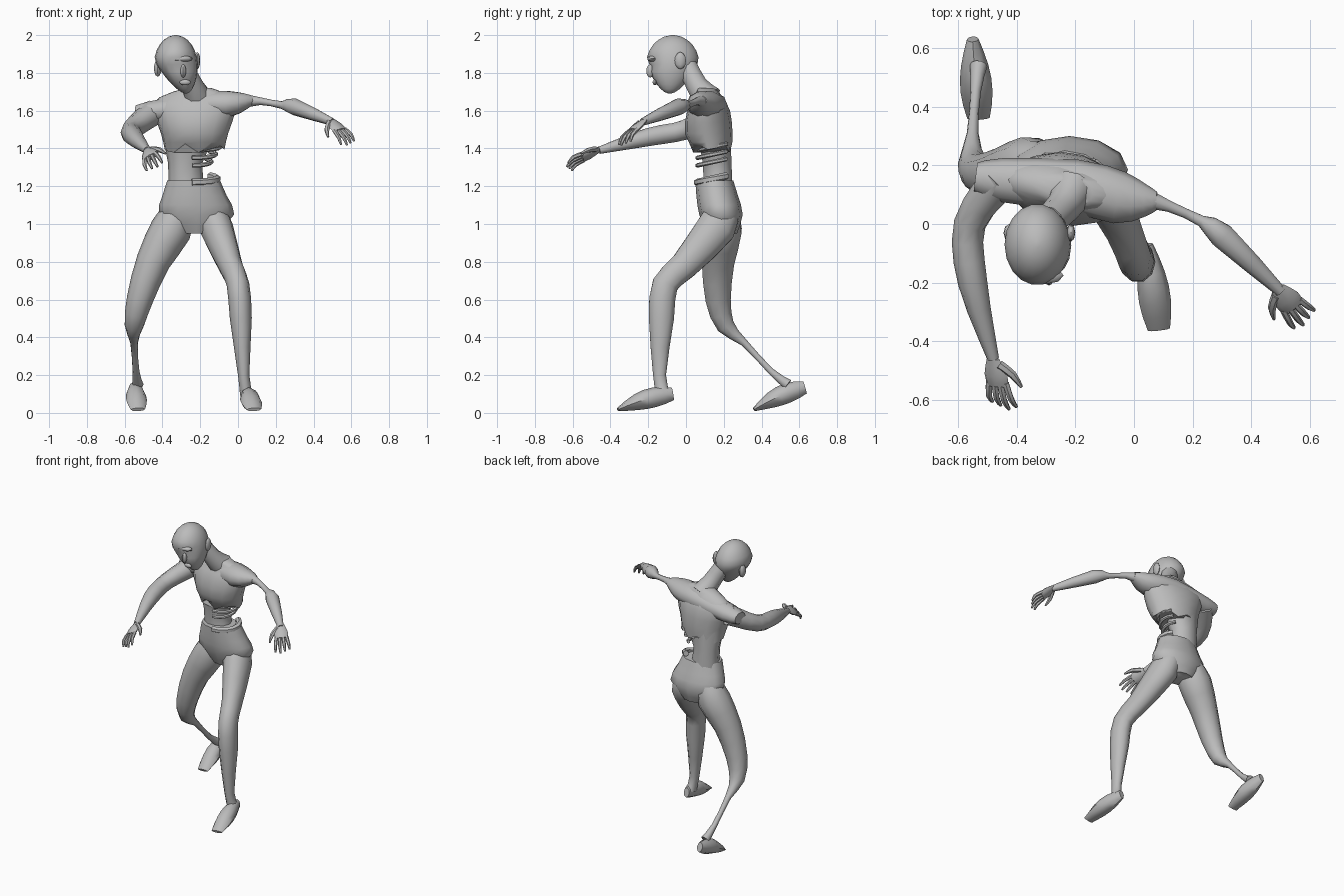
import bpy
import bmesh
import math
from mathutils import Vector

default_cube = bpy.data.objects.get("Cube")
if default_cube:
    bpy.data.objects.remove(default_cube, do_unlink=True)

GREY = (.5, .5, .5, 1)
skin = bpy.data.materials.new("grey skin")
skin.use_nodes = True
skin.diffuse_color = GREY
skin.node_tree.nodes["Principled BSDF"].inputs["Base Color"].default_value = GREY

X_AXIS, Y_AXIS, Z_AXIS = Vector((1, 0, 0)), Vector((0, 1, 0)), Vector((0, 0, 1))
parts = []


def smooth_path(rings, steps):
    """Fill in rings between the given ones along a smooth curve."""
    path = []
    last = len(rings) - 1
    for i in range(last):
        before, start = rings[max(i - 1, 0)], rings[i]
        end, after = rings[i + 1], rings[min(i + 2, last)]
        for step in range(steps):
            t = step / steps
            leave, arrive = (end - before) / 2, (after - start) / 2
            ease = t * t * (3 - 2 * t)
            path.append(start.lerp(end, ease)
                        + leave * t * (1 - t) ** 2 - arrive * t * t * (1 - t))
    return path + [rings[last]]


def loft(name, rings, side=X_AXIS, axis=None, sides=10, steps=2, depth=1, tweak=None):
    """Skin rings of (x, y, z, half width) or (x, y, z, half width, half depth).
    A fixed axis keeps the rings parallel; otherwise they follow the path."""
    full = [Vector(r) if len(r) > 4 else Vector((*r, r[3] * depth)) for r in rings]
    full = smooth_path(full, steps)
    centres = [Vector(ring[:3]) for ring in full]
    bm = bmesh.new()
    loops = []
    for i, ring in enumerate(full):
        ahead = centres[min(i + 1, len(full) - 1)] - centres[max(i - 1, 0)]
        tangent = axis or ahead.normalized()
        u = (side - tangent * side.dot(tangent)).normalized()
        v = tangent.cross(u)
        loop = []
        for k in range(sides):
            angle = math.tau * k / sides
            co = centres[i] + u * math.cos(angle) * ring[3] + v * math.sin(angle) * ring[4]
            if tweak:
                tweak(co)
            loop.append(bm.verts.new(co))
        loops.append(loop)
    for low, high in zip(loops, loops[1:]):
        for k in range(sides):
            n = (k + 1) % sides
            bm.faces.new((low[k], low[n], high[n], high[k]))
    bm.faces.new(loops[0])
    bm.faces.new(loops[-1])
    bmesh.ops.recalc_face_normals(bm, faces=bm.faces)
    mesh = bpy.data.meshes.new(name)
    bm.to_mesh(mesh)
    bm.free()
    mesh.materials.append(skin)
    part = bpy.data.objects.new(name, mesh)
    bpy.context.collection.objects.link(part)
    parts.append(part)


def ball(name, centre, radii, sides=8, levels=6, tweak=None):
    """Ellipsoid made of level rings."""
    x, y, z = centre
    width, deep, tall = radii
    rings = []
    for i in range(levels + 1):
        tilt = 3 * i / levels - 1.5
        rings.append((x, y, z + tall * math.sin(tilt),
                      width * math.cos(tilt), deep * math.cos(tilt)))
    loft(name, rings, axis=Z_AXIS, sides=sides, steps=1, tweak=tweak)


# Torso: the chest is turned so that its left shoulder leads
def ragged_hem(co):
    if co.z < 1.42:
        co.z += math.sin(co.x * 40) / 40


loft("chest", [
    (-.23, .14, 1.4, .16, .1), (-.23, .12, 1.48, .18, .125), (-.23, .12, 1.6, .22, .11),
    (-.22, .12, 1.67, .2, .07), (-.21, .11, 1.72, .07, .05),
], side=Vector((1, -.15, 0)), axis=Z_AXIS, sides=14, tweak=ragged_hem)
loft("shoulder_girdle", [
    (-.54, .16, 1.59, .05), (-.45, .15, 1.595, .075), (-.2, .13, 1.63, .09),
    (-.05, .09, 1.635, .09), (.04, .08, 1.65, .055), (.08, .08, 1.655, .03),
], side=Y_AXIS, depth=.8)
loft("waist", [
    (-.27, .17, 1.18, .1, .08), (-.28, .165, 1.32, .09, .08), (-.26, .15, 1.46, .14, .09),
], axis=Z_AXIS)
loft("pelvis", [
    (-.22, .19, .95, .1, .08), (-.22, .185, 1.05, .2, .115), (-.23, .165, 1.15, .17, .11),
    (-.235, .15, 1.23, .14, .1),
], axis=Z_AXIS, sides=12)


# Bare ribs and the torn rim of the hip, bowed around the open left flank
def flank_arc(name, reach, height, thickness):
    arc = []
    for i in range(7):
        angle = (i - 2) * .4
        arc.append((reach * math.cos(angle) - .24, .15 - .09 * math.sin(angle),
                    height - math.sin(angle) / 50, thickness))
    loft(name, arc, side=Z_AXIS, sides=6, steps=1)


for i, rib in enumerate(("upper_rib", "middle_rib", "lower_rib")):
    flank_arc(rib, .15 - i / 40, 1.41 - i / 25, .012)
flank_arc("torn_hip_rim", .13, 1.24, .02)

# Neck and head
loft("neck", [(-.21, .12, 1.66, .08), (-.24, .06, 1.73, .06), (-.29, .01, 1.83, .055)])
hollows = [
    (Vector((-.335, -.2, 1.835)), .05),
    (Vector((-.25, -.19, 1.845)), .05),
    (Vector((-.28, -.18, 1.75)), .03),
]


def face_shape(co):
    """Narrow the jaw, carry the chin forward, sink the eyes and the mouth."""
    jaw = max(0, 1.87 - co.z) / .18
    co.x = -.33 + (co.x + .33) * (1 - jaw * .4) + jaw * .055
    co.y = -.16 + (co.y + .16) * (1 - jaw * .4) + jaw * .02
    for centre, reach in hollows:
        co.y += .7 * max(0, reach - (co - centre).length)


ball("head", (-.33, -.07, 1.845), (.115, .143, .155), sides=18, levels=12, tweak=face_shape)
ball("nose", (-.29, -.19, 1.81), (.015, .02, .035))
ball("brow", (-.3, -.175, 1.875), (.06, .03, .018))
ball("lips", (-.28, -.165, 1.75), (.03, .012, .015))
ball("right_ear", (-.425, -.03, 1.825), (.02, .03, .045))
ball("left_ear", (-.215, -.03, 1.865), (.015, .03, .045))

# Arms: the left upper arm is wasted to the bone
loft("right_arm", [
    (-.45, .16, 1.59, .07), (-.56, 0, 1.5, .055), (-.55, -.2, 1.46, .05), (-.48, -.46, 1.39, .02),
], steps=3)
loft("left_arm", [
    (.03, .09, 1.65, .04), (.12, .06, 1.65, .02), (.23, .01, 1.63, .02),
    (.3, -.04, 1.62, .045), (.5, -.23, 1.54, .02),
], side=Z_AXIS)


def hand(prefix, wrist, forward, thumb_side):
    """Flat palm, four curled fingers fanned out, and a thumb."""
    wrist, forward = Vector(wrist), Vector(forward).normalized()
    across = Vector(thumb_side)
    across = (across - forward * across.dot(forward)).normalized()
    down = forward.cross(across)
    if down.z > 0:
        down = -down

    def at(along, sideways, drop, thickness):
        return (*(wrist + forward * along + across * sideways + down * drop), thickness)

    loft(prefix + "_palm", [at(0, 0, 0, .025), at(.06, 0, 0, .045), at(.1, 0, 0, .04)],
         side=across, sides=8, depth=.4)
    for i, finger in enumerate(("index", "middle", "ring", "little")):
        fan = (1.5 - i) * .022
        length = .11 - abs(i - 1) * .012
        loft(prefix + "_" + finger + "_finger", [
            at(.09, fan, 0, .012), at(.09 + length * .6, fan * 1.3, 0, .011),
            at(.09 + length, fan * 1.4, .02, .006),
        ], side=across, sides=6)
    loft(prefix + "_thumb", [
        at(.02, .02, 0, .016), at(.06, .06, .01, .014), at(.11, .08, .02, .006),
    ], side=down, sides=6)


hand("right", (-.48, -.46, 1.395), (.15, -.85, -.4), (.8, 0, .5))
hand("left", (.49, -.22, 1.55), (.5, -.6, -.55), (-.6, -.6, -.2))

# Legs: the left strides forward, the right trails on a withered shin
loft("left_leg", [
    (-.14, .19, 1.07, .07), (-.115, .16, .98, .09), (-.04, -.01, .78, .065),
    (0, -.11, .68, .06), (.015, -.13, .5, .058), (.03, -.14, .2, .03), (.045, -.12, .1, .035),
], depth=1.2)
loft("right_leg", [
    (-.31, .19, 1.08, .08), (-.355, .19, .97, .11), (-.45, .17, .8, .09), (-.52, .17, .6, .07),
    (-.55, .21, .46, .05), (-.55, .31, .37, .02), (-.54, .45, .22, .018), (-.53, .54, .15, .03),
])


def foot(name, heel, toe):
    """Wedge that is highest at the instep and flattens to the toes."""
    rings = []
    for i in range(7):
        t = i / 6
        centre = Vector(heel).lerp(Vector(toe), t)
        centre.z += .012 * math.sin(t * math.pi)
        width = .02 + .035 * math.sin(t * 2.6)
        height = .008 + .045 * math.sin(.6 + t * 2.5)
        rings.append((*centre, width, height))
    loft(name, rings, sides=8, steps=1)


foot("left_foot", (.045, -.07, .1), (.085, -.36, .018))
foot("right_foot", (-.55, .63, .135), (-.53, .36, .018))

# Soft shading with crisp creases
bpy.ops.object.select_all(action="DESELECT")
for part in parts:
    part.select_set(True)
bpy.context.view_layer.objects.active = parts[0]
bpy.ops.object.shade_smooth_by_angle(angle=math.radians(50))
